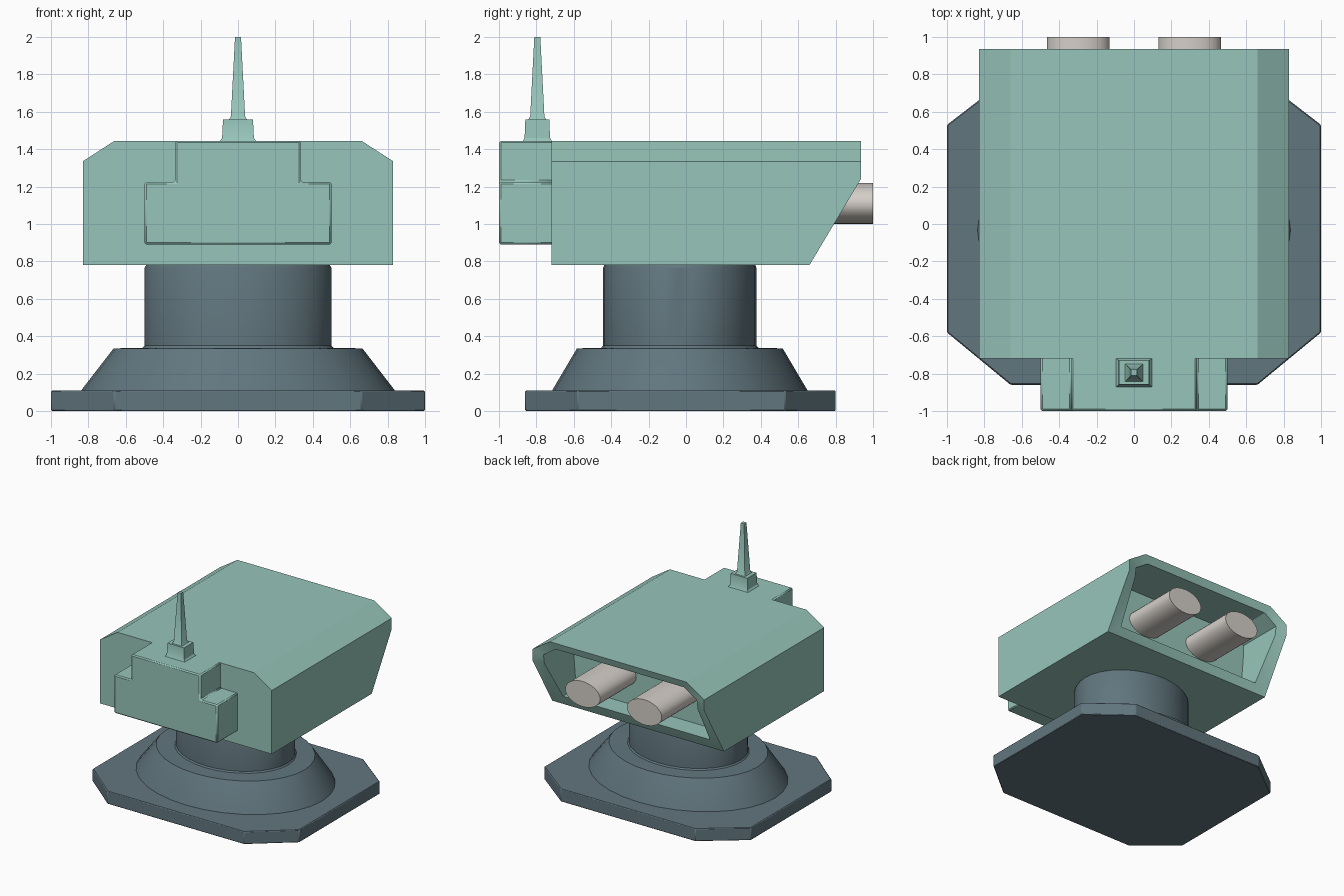
import bpy, bmesh, math

if "Cube" in bpy.data.objects:
    bpy.data.objects.remove(bpy.data.objects["Cube"])


def material(name, rgb):
    m = bpy.data.materials.new(name)
    m.diffuse_color = (*rgb, 1)
    m.use_nodes = True
    m.node_tree.nodes["Principled BSDF"].inputs["Base Color"].default_value = m.diffuse_color
    return m


GREEN = material("sea_green", (0.31, 0.56, 0.49))
SLATE = material("slate", (0.12, 0.18, 0.21))
BONE = material("bone", (0.66, 0.62, 0.58))


def loft(name, loops, mat, bevel=0.0):
    """Skin a stack of equal-length loops and cap both ends."""
    bm = bmesh.new()
    rings = [[bm.verts.new(p) for p in loop] for loop in loops]
    n = len(rings[0])
    for a, b in zip(rings, rings[1:]):
        for i in range(n):
            j = (i + 1) % n
            bm.faces.new((a[i], a[j], b[j], b[i]))
    bm.faces.new(rings[0])
    bm.faces.new(rings[-1])
    bmesh.ops.recalc_face_normals(bm, faces=bm.faces)
    me = bpy.data.meshes.new(name)
    bm.to_mesh(me)
    bm.free()
    me.materials.append(mat)
    ob = bpy.data.objects.new(name, me)
    bpy.context.collection.objects.link(ob)
    bpy.ops.object.select_all(action='DESELECT')
    ob.select_set(True)
    bpy.context.view_layer.objects.active = ob
    bpy.ops.object.shade_smooth_by_angle(angle=math.radians(30))
    if bevel:
        b = ob.modifiers.new("edge", 'BEVEL')
        b.width, b.segments, b.limit_method = bevel, 1, 'ANGLE'
    return ob


def ellipse(rx, ry, n):
    return [(rx * math.cos(2 * math.pi * i / n), ry * math.sin(2 * math.pi * i / n)) for i in range(n)]


def mirrored(half):
    """Close a right-hand half outline (listed bottom to top) across x = 0."""
    return half + [(-x, v) for x, v in reversed(half)]


def rect(hx, hy, z, cy):
    return [(sx * hx, cy + sy * hy, z) for sx, sy in ((-1, -1), (1, -1), (1, 1), (-1, 1))]


# Base plate with cut corners
plate = mirrored([(0.66, -0.86), (1, -0.58), (1, 0.53), (0.65, 0.80)])
loft("base_plate", [[(x, y, z) for x, y in plate] for z in (0, 0.11)], SLATE, 0.006)

# Flared foot and oval column
CY = -0.033
profile = [(0.84, 0.685, 0.10), (0.835, 0.68, 0.115), (0.665, 0.55, 0.335),
           (0.51, 0.42, 0.338), (0.5, 0.41, 0.35), (0.5, 0.41, 0.765),
           (0.485, 0.40, 0.79)]
loft("pedestal", [[(x, y + CY, z) for x, y in ellipse(rx, ry, 32)] for rx, ry, z in profile], SLATE)


# Turret shell: chamfered section, raked muzzle end, hollow recess
def rake(z):
    return min(0.935, 0.66 + (z - 0.78) * 0.275 / 0.46)


outer = mirrored([(0.83, 0.78), (0.83, 1.24), (0.83, 1.335), (0.66, 1.445)])
inner = mirrored([(0.71, 0.86), (0.74, 1.22), (0.74, 1.30), (0.62, 1.38)])
loft("turret_shell", [
    [(x, -0.72, z) for x, z in outer],
    [(x, rake(z), z) for x, z in outer],
    [(x, rake(z) - 0.025, z) for x, z in inner],
    [(x, 0.5, z) for x, z in inner]], GREEN)

# Twin oval barrels
for side, label in ((-1, "left"), (1, "right")):
    loft(f"barrel_{label}", [[(side * 0.298 + x, y, 1.11 + z) for x, z in ellipse(0.168, 0.11, 32)]
                             for y in (0.45, 1.0)], BONE)

# Stepped equipment box at the front face
step = mirrored([(0.5, 0.89), (0.5, 1.225), (0.335, 1.225), (0.335, 1.445)])
loft("equipment_box", [[(x, y, z) for x, z in step] for y in (-1.0, -0.70)], GREEN, 0.01)

# Antenna socket and tapered mast
AY = -0.795
loft("antenna_socket", [rect(h, h * 0.8, z, AY) for h, z in
                        ((0.1, 1.44), (0.085, 1.46), (0.08, 1.56))], GREEN)
loft("antenna_mast", [rect(h, h, z, AY) for h, z in
                      ((0.05, 1.555), (0.038, 1.575), (0.016, 2.0))], GREEN)
